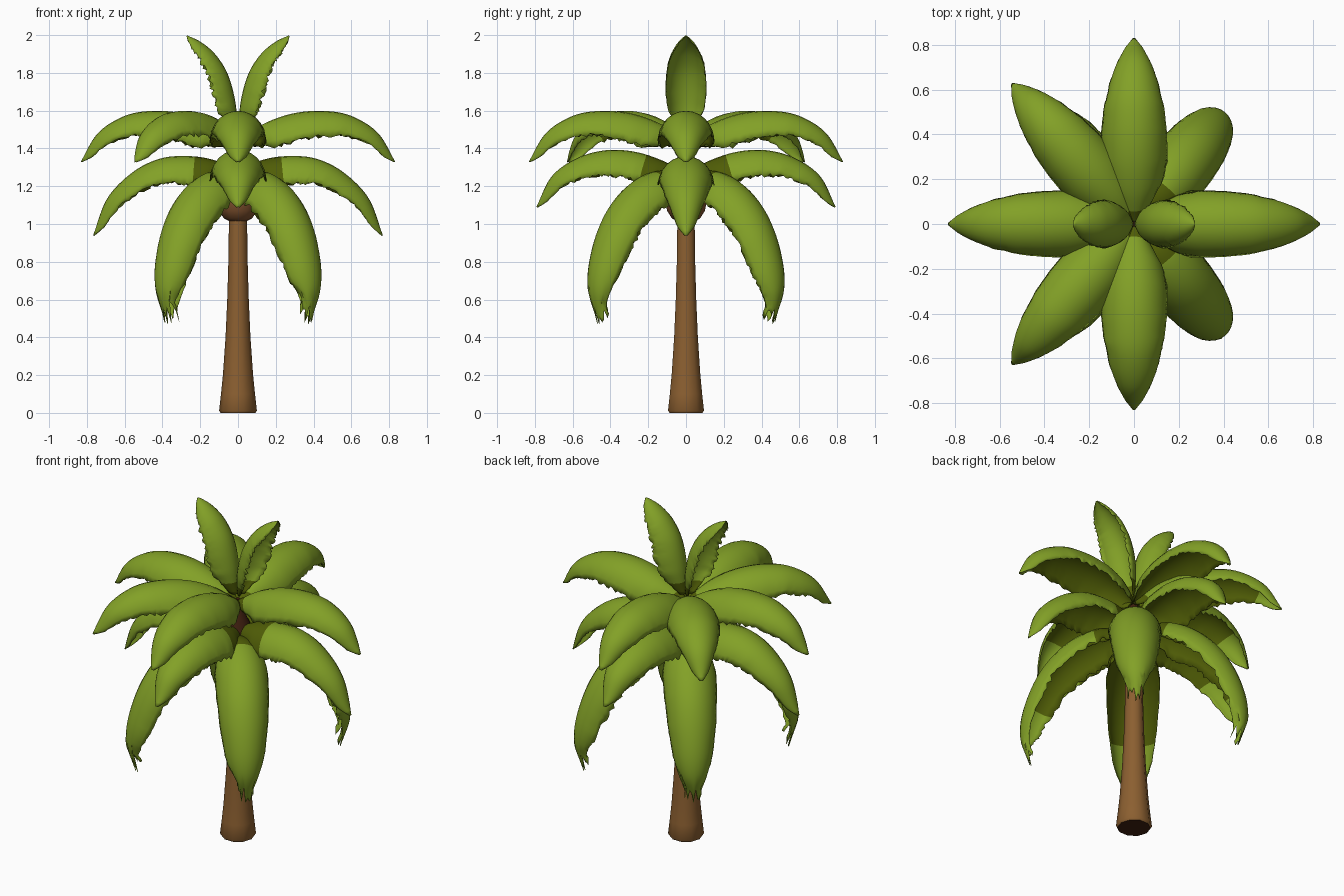
import bpy, bmesh, math, random
from mathutils import Vector

if "Cube" in bpy.data.objects:
    bpy.data.objects.remove(bpy.data.objects["Cube"])

random.seed(4)


def material(name, rgb):
    m = bpy.data.materials.new(name)
    m.diffuse_color = (*rgb, 1)
    m.use_nodes = True
    m.node_tree.nodes["Principled BSDF"].inputs["Base Color"].default_value = m.diffuse_color
    return m


GREEN = material("leaf green", (0.225, 0.355, 0.02))
SHADE = material("dark leaf green", (0.08, 0.11, 0.002))
BROWN = material("trunk brown", (0.26, 0.115, 0.03))
DARK = material("dark brown", (0.05, 0.014, 0.005))
CROWN = material("crown brown", (0.22, 0.085, 0.028))


def finish(name, bm, mats, angle):
    me = bpy.data.meshes.new(name)
    bm.to_mesh(me)
    bm.free()
    for m in mats:
        me.materials.append(m)
    ob = bpy.data.objects.new(name, me)
    bpy.context.collection.objects.link(ob)
    bpy.context.view_layer.objects.active = ob
    ob.select_set(True)
    bpy.ops.object.shade_smooth_by_angle(angle=math.radians(angle))
    ob.select_set(False)
    return ob


def lathe(name, profile, sides, mats, dark_above):
    # second material covers the bottom cap and everything above dark_above
    bm = bmesh.new()
    rings = []
    for r, z in profile:
        rings.append([bm.verts.new((r * math.cos(2 * math.pi * i / sides),
                                    r * math.sin(2 * math.pi * i / sides), z))
                      for i in range(sides)])
    for a, b in zip(rings, rings[1:]):
        for i in range(sides):
            j = (i + 1) % sides
            bm.faces.new((a[i], a[j], b[j], b[i]))
    bm.faces.new(rings[0]).material_index = 1
    bm.faces.new(rings[-1])
    for f in bm.faces:
        if f.calc_center_median().z > dark_above:
            f.material_index = 1
    bmesh.ops.recalc_face_normals(bm, faces=bm.faces)
    return finish(name, bm, mats, 50)


def spline(points, t):
    # Catmull-Rom curve through the spine points, t from 0 to 1
    p = [Vector(q) for q in points]
    p = [2 * p[0] - p[1]] + p + [2 * p[-1] - p[-2]]
    s = t * (len(points) - 1)
    i = min(int(s), len(points) - 2)
    u = s - i
    a, b, c, d = p[i:i + 4]
    return 0.5 * (2 * b + (c - a) * u + (2 * a - 5 * b + 4 * c - d) * u ** 2
                  + (3 * b - a - 3 * c + d) * u ** 3)


WIDTH = [(0, .03), (.08, .085), (.17, .132), (.3, .149), (.45, .146), (.6, .134),
         (.75, .11), (.88, .075), (.95, .046), (1, .006)]


def width(t):
    for (t0, w0), (t1, w1) in zip(WIDTH, WIDTH[1:]):
        if t <= t1:
            return w0 + (w1 - w0) * (t - t0) / (t1 - t0)
    return WIDTH[-1][1]


def frond(name, spine, heading, top_dark, under_dark, scale=1.0, ragged=0.03, split=0.0,
          rows=44, cols=12):
    # arched leaf: half-round section swept along a spine in the (radius, z) plane;
    # dark at the root on top and along most of the underside; split frays the tip
    bm = bmesh.new()
    h = math.radians(heading)
    out, side = Vector((math.cos(h), math.sin(h), 0)), Vector((-math.sin(h), math.cos(h), 0))
    prongs = [0 if c == cols // 2 else random.uniform(.0, 1) for c in range(cols + 1)]
    grid = []
    for k in range(rows + 1):
        t = k / rows
        p = spline(spine, t)
        d = (spline(spine, min(t + .01, 1)) - spline(spine, max(t - .01, 0))).normalized()
        w = width(t) * scale
        if split:
            w = max(w, .045) if t > .5 else w
        depth = 1 + .22 * max(0, 1 - t / .6)
        row = []
        for c in range(cols + 1):
            u = 2 * c / cols - 1
            a = u * math.radians(85)
            rim = abs(u) ** 6
            sag = w * (1 - math.cos(a)) * depth + rim * w * random.uniform(-3, 2) * ragged
            slide = rim * random.uniform(-.006, .006) * min(1, 4 * (1 - t))
            slide -= split * prongs[c] * max(0, t - .8) / .2
            r = p.x + d.y * sag + d.x * slide
            z = p.y - d.x * sag + d.y * slide
            row.append(bm.verts.new(out * r + side * (w * math.sin(a)) + Vector((0, 0, z))))
        grid.append(row)
    for k, (a, b) in enumerate(zip(grid, grid[1:])):
        t = (k + .5) / rows
        for c in range(cols):
            f = bm.faces.new((a[c], b[c], b[c + 1], a[c + 1]))   # faces outward
            f.material_index = 1 if t < top_dark else 0 if t < under_dark else 3
    # the underside uses the next slot: 0 green/dark, 1 dark/dark, 3 green/green
    ob = finish(name, bm, (GREEN, SHADE, SHADE, GREEN, GREEN), 60)
    mod = ob.modifiers.new("thickness", 'SOLIDIFY')
    mod.thickness = 0.004
    mod.offset = 0
    mod.material_offset = 1
    return ob


# Trunk and the swollen crown that holds the leaves
lathe("trunk", [(.092, 0), (.1, .012), (.09, .1), (.08, .2), (.066, .4), (.057, .6),
                (.051, .8), (.048, 1.02), (.048, 1.06)], 10, (BROWN, DARK), 1.03)
lathe("crown", [(.045, 1.015), (.075, 1.03), (.1, 1.07), (.112, 1.13), (.108, 1.2),
                (.08, 1.28), (.05, 1.34), (.03, 1.4), (.012, 1.45)], 12, (CROWN, DARK), 1.18)

# Spines as (radius, height)
UPRIGHT = [(.003, 1.48), (.015, 1.64), (.055, 1.79), (.12, 1.895), (.195, 1.96), (.27, 1.997)]
UPPER = [(0, 1.44), (.14, 1.53), (.29, 1.583), (.45, 1.597), (.6, 1.57), (.74, 1.48), (.83, 1.33)]
MIDDLE_SIDE = [(0, 1.28), (.14, 1.34), (.28, 1.358), (.42, 1.342), (.56, 1.27), (.69, 1.135), (.765, .94)]
MIDDLE_FRONT = [(0, 1.27), (.14, 1.34), (.28, 1.382), (.43, 1.388), (.58, 1.345), (.71, 1.25), (.79, 1.09)]
DROOP = [(.02, 1.24), (.18, 1.28), (.36, 1.21), (.51, 1.06), (.607, .86), (.642, .66), (.59, .47)]

# Leaf layers
for i, ang in enumerate((0, 180)):
    frond(f"upright_frond_{i + 1}", UPRIGHT, ang, .08, .08, 0.72, 0.05)
    frond(f"middle_side_frond_{i + 1}", MIDDLE_SIDE, ang, .28, .75)
for i, ang in enumerate((90, 270)):
    frond(f"middle_front_frond_{i + 1}", MIDDLE_FRONT, ang, .25, .75)
for i, ang in enumerate((0, 90, 180, 270, 131, 229)):
    frond(f"upper_frond_{i + 1}", UPPER, ang, .06, .8)
for i, ang in enumerate((51, 129, 231, 309)):
    frond(f"drooping_frond_{i + 1}", DROOP, ang, .2, .65, 1.0, 0.04, 0.12)
